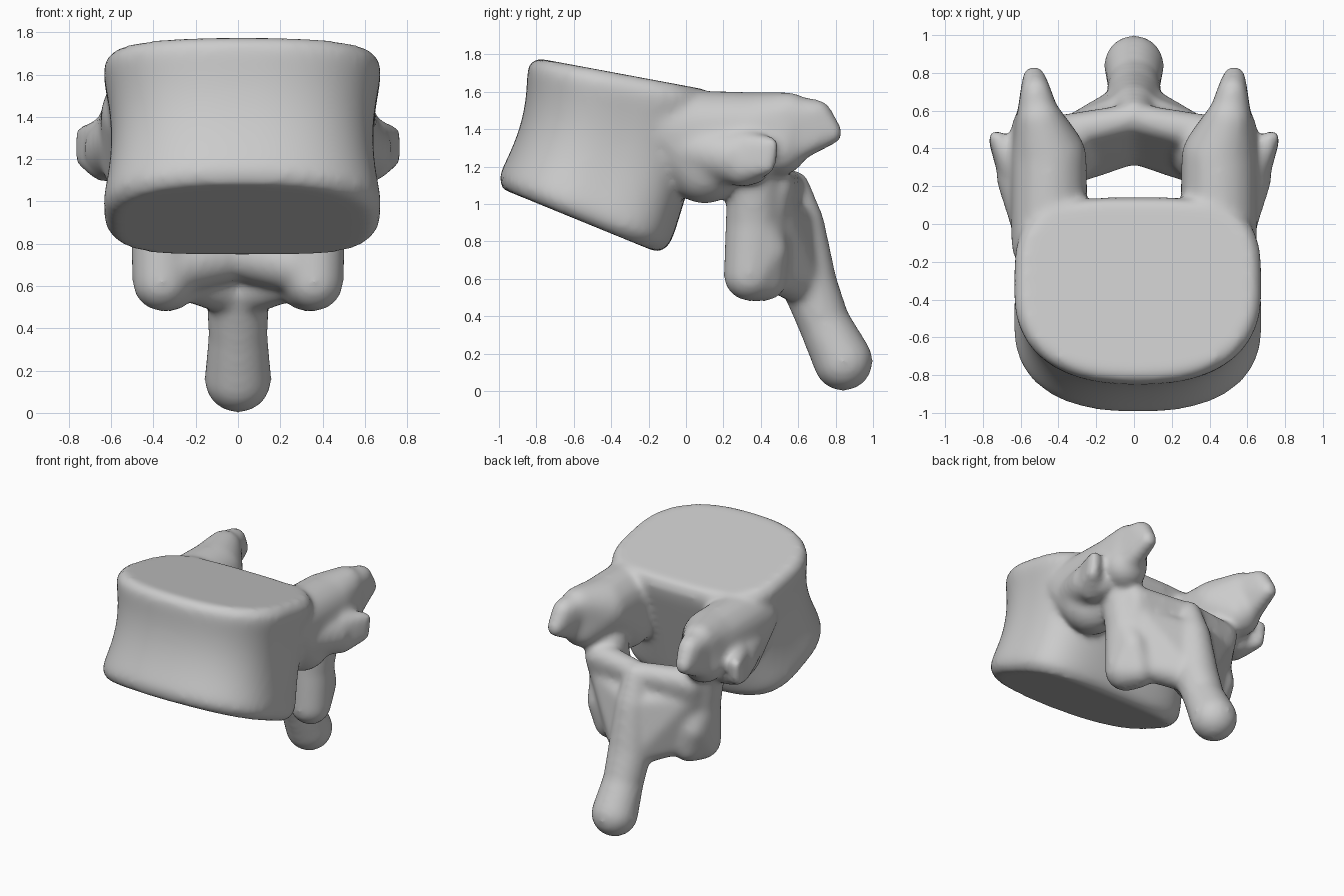
import bpy, bmesh, math
from mathutils import Matrix, Vector

cube = bpy.data.objects.get("Cube")
if cube:
    bpy.data.objects.remove(cube)

bone = bpy.data.materials.new("bone_grey")
bone.diffuse_color = (.6, .6, .6, 1)
bone.use_nodes = True
shader = bone.node_tree.nodes["Principled BSDF"]
shader.inputs["Base Color"].default_value = bone.diffuse_color

bm = bmesh.new()


def power(value, exponent):
    return math.copysign(abs(value) ** (2 / exponent), value)


def add_body(top_front, top_back, low_front, low_back, width, waist, count=64, steps=16):
    """Loft rounded outlines from the upper to the lower end plate, with a waist and soft rims."""
    rings = []
    for step in range(steps + 1):
        t = step / steps
        pinch = waist * math.sin(math.pi * t)
        rim = 1 - abs(2 * t - 1) ** 12 / 10
        front = Vector(top_front).lerp(Vector(low_front), t) + Vector((0, pinch, 0))
        back = Vector(top_back).lerp(Vector(low_back), t)
        centre = (front + back) / 2
        half = (back - front) / 2 * rim
        across = Vector(((width - pinch) * rim, 0, 0))
        ring = []
        for i in range(count):
            angle = math.tau * i / count
            exponent = 2.4 if math.sin(angle) < 0 else 3.6
            ring.append(bm.verts.new(centre + across * power(math.cos(angle), exponent)
                                     + half * power(math.sin(angle), exponent)))
        rings.append(ring)
    for upper, lower in zip(rings, rings[1:]):
        for i in range(count):
            j = (i + 1) % count
            bm.faces.new((upper[i], lower[i], lower[j], upper[j]))
    bm.faces.new(rings[0])
    bm.faces.new(rings[-1][::-1])
    bmesh.ops.recalc_face_normals(bm, faces=bm.faces[:])


def add_hull(side, *balls):
    """Wrap a convex skin around balls given as x, y, z, radius."""
    part = bmesh.new()
    for x, y, z, radius in balls:
        bmesh.ops.create_icosphere(part, subdivisions=3, radius=radius,
                                   matrix=Matrix.Translation((x * side, y, z)))
    bmesh.ops.delete(part, geom=part.edges[:], context='EDGES_FACES')
    bmesh.ops.convex_hull(part, input=part.verts[:])
    loose = [v for v in part.verts if not v.link_faces]
    bmesh.ops.delete(part, geom=loose, context='VERTS')
    bmesh.ops.recalc_face_normals(part, faces=part.faces[:])
    mesh = bpy.data.meshes.new("part")
    part.to_mesh(mesh)
    part.free()
    bm.from_mesh(mesh)
    bpy.data.meshes.remove(mesh)


# Drum-shaped body with tilted end plates
add_body(top_front=(.02, -.85, 1.79), top_back=(.02, .17, 1.6),
         low_front=(.02, -1.03, 1.1), low_back=(.02, -.1, .72), width=.68, waist=.06)

for side in (1, -1):
    # Pedicle beside the canal, flush with the upper end plate
    add_hull(side, (.45, -.1, 1.41, .2), (.45, .35, 1.4, .2), (.45, .1, 1.2, .2))
    # Upper joint process sweeping back to a rounded tip
    add_hull(side, (.45, .35, 1.4, .2), (.5, .55, 1.48, .12), (.5, .5, 1.3, .15))
    add_hull(side, (.5, .5, 1.46, .13), (.52, .7, 1.48, .08),
             (.53, .78, 1.38, .06), (.53, .5, 1.28, .1))
    # Flank swelling out into the small side process
    add_hull(side, (.5, 0, 1.3, .15), (.58, .25, 1.25, .15), (.6, .35, 1.2, .1))
    add_hull(side, (.62, .3, 1.2, .11), (.62, .3, 1.3, .1),
             (.73, .46, 1.32, .04), (.73, .44, 1.2, .04))
    # Lower joint process
    add_hull(side, (.4, .37, 1.15, .15), (.36, .36, .9, .15))
    add_hull(side, (.36, .36, .9, .15), (.36, .34, .62, .14),
             (.32, .42, .6, .12), (.38, .45, .75, .1))
    # Plate closing the canal behind, leaning back as it rises
    add_hull(side, (.38, .48, 1.1, .1), (.3, .36, .7, .14),
             (0, .56, 1.1, .08), (0, .45, .76, .13))
    # Web from the plate to the spine
    add_hull(side, (.25, .47, .63, .1), (.32, .48, .95, .1),
             (.04, .62, .58, .12), (.03, .6, .9, .1))

# Spinous process hanging down and back
spine = [(0, .58, 1.1, .08), (0, .62, .9, .12), (0, .66, .57, .15),
         (0, .74, .36, .14), (0, .84, .16, .16)]
for pair in zip(spine, spine[1:]):
    add_hull(1, *pair)

mesh = bpy.data.meshes.new("vertebra")
bm.to_mesh(mesh)
bm.free()
mesh.materials.append(bone)
vertebra = bpy.data.objects.new("vertebra", mesh)
bpy.context.collection.objects.link(vertebra)

# Fuse the parts into one soft skin
fuse = vertebra.modifiers.new("fuse", 'REMESH')
fuse.mode = 'VOXEL'
fuse.voxel_size = .02
fuse.use_smooth_shade = True
soften = vertebra.modifiers.new("soften", 'SMOOTH')
soften.factor = .5
soften.iterations = 14
